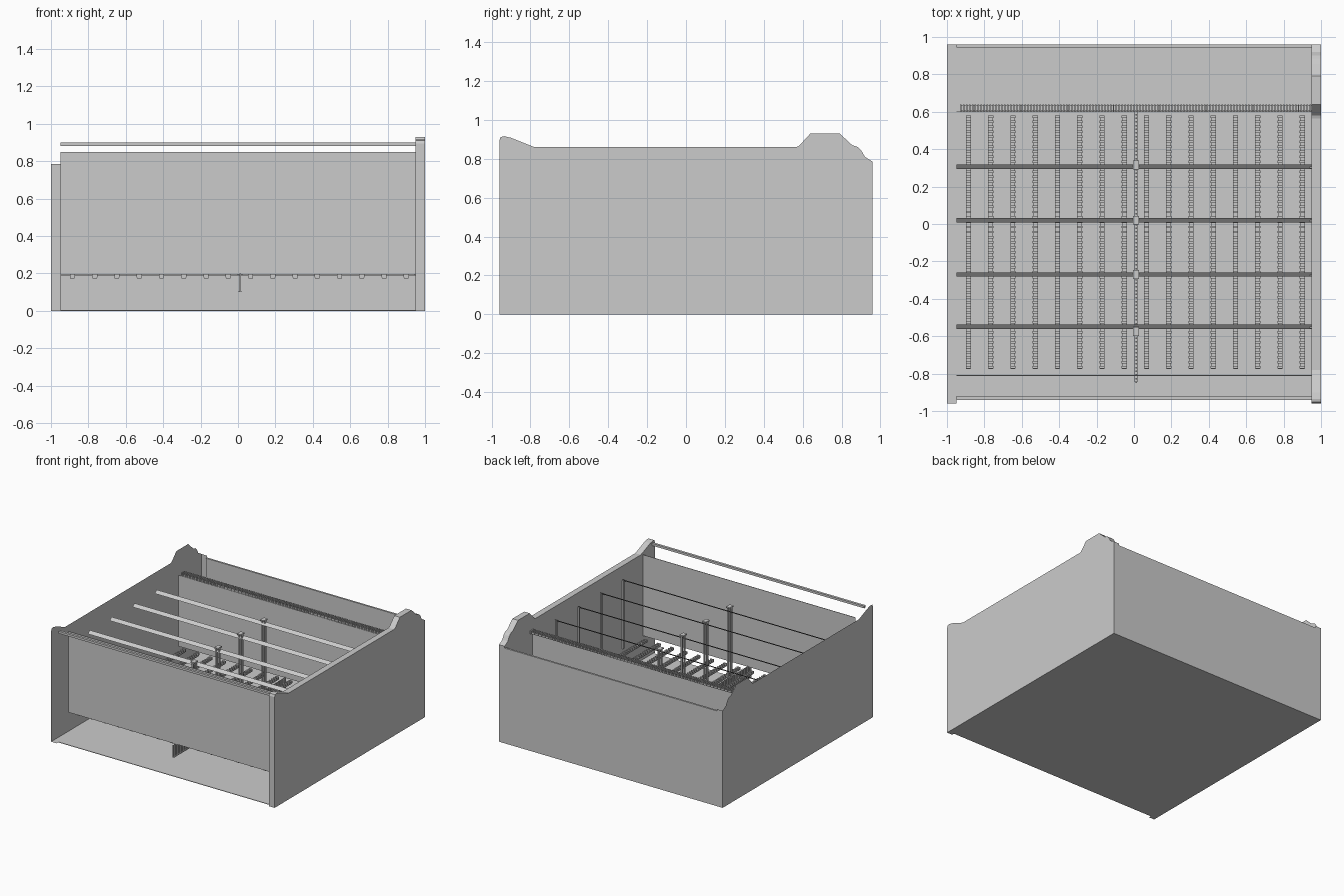
import bpy, bmesh

if "Cube" in bpy.data.objects:
    bpy.data.objects.remove(bpy.data.objects["Cube"])

grey = bpy.data.materials.new("plain_grey")
grey.diffuse_color = (0.6, 0.6, 0.6, 1)
grey.use_nodes = True
grey.node_tree.nodes["Principled BSDF"].inputs["Base Color"].default_value = grey.diffuse_color


def finish(name, bm):
    me = bpy.data.meshes.new(name)
    bm.to_mesh(me)
    bm.free()
    me.materials.append(grey)
    ob = bpy.data.objects.new(name, me)
    bpy.context.collection.objects.link(ob)
    return ob


def add_box(bm, x0, x1, y0, y1, z0, z1):
    vs = bmesh.ops.create_cube(bm, size=1)["verts"]
    for v in vs:
        v.co = (x0 if v.co.x < 0 else x1, y0 if v.co.y < 0 else y1,
                z0 if v.co.z < 0 else z1)


def boxes(name, items):
    bm = bmesh.new()
    for it in items:
        add_box(bm, *it)
    return finish(name, bm)


# Side outline in (y, z), starting along the bottom edge
profile = [(-0.96, 0), (0.96, 0), (0.96, 0.785), (0.92, 0.81), (0.90, 0.845),
           (0.885, 0.86), (0.855, 0.87), (0.79, 0.93), (0.64, 0.93), (0.58, 0.865),
           (0.565, 0.86), (-0.78, 0.86), (-0.90, 0.908), (-0.935, 0.916),
           (-0.953, 0.912), (-0.96, 0.895)]

# Right wall: solid board
bm = bmesh.new()
face = bm.faces.new([bm.verts.new((0.95, y, z)) for y, z in profile])
ext = bmesh.ops.extrude_face_region(bm, geom=[face])
for v in ext["geom"]:
    if isinstance(v, bmesh.types.BMVert):
        v.co.x = 1.0
bmesh.ops.recalc_face_normals(bm, faces=bm.faces)
finish("right_wall", bm)

# Left wall: outer sheet with only a bottom and a back edge (open at top and front)
bm = bmesh.new()
out = [bm.verts.new((-1, y, z)) for y, z in profile]
inn = [bm.verts.new((-0.95, y, z)) for y, z in profile[:3]]
bm.faces.new(out[::-1])
for i in range(2):
    bm.faces.new((out[i], out[i + 1], inn[i + 1], inn[i]))
finish("left_wall", bm)

# Flat panels
boxes("floor", [(-0.95, 0.95, -0.94, 0.945, 0, 0.004)])
boxes("back_panel", [(-0.95, 0.95, 0.945, 0.96, 0, 0.77)])
boxes("front_panel", [(-0.95, 0.95, -0.812, -0.808, 0.195, 0.85)])
boxes("inner_back_panel", [(-0.95, 0.95, 0.598, 0.602, 0.19, 0.765)])
boxes("front_rail", [(-0.95, 0.95, -0.94, -0.92, 0.882, 0.90)])

# Toothed strip on top of the inner back panel
teeth = [(-0.93, 0.95, 0.605, 0.635, 0.765, 0.775)]
teeth += [(-0.93 + 0.0157 * i, -0.922 + 0.0157 * i, 0.60, 0.64, 0.765, 0.79)
          for i in range(120)]
boxes("toothed_strip", teeth)

# Lower toothed slats running front to back
slats = []
for c in range(16):
    x = -0.885 + 0.119 * c
    slats.append((x - 0.012, x + 0.012, -0.775, 0.58, 0.172, 0.18))
    for r in range(51):
        y = -0.773 + 0.0268 * r
        slats.append((x - 0.014, x + 0.014, y, y + 0.013, 0.178, 0.194))
boxes("toothed_slats", slats)

# Central rail of small pins
rail = [(0.004, 0.020, -0.845, 0.60, 0.10, 0.106)]
rail += [(0.007, 0.017, -0.85 + 0.0196 * i, -0.842 + 0.0196 * i, 0.10, 0.20)
         for i in range(74)]
boxes("centre_rail", rail)

# Cross bars: tilted strips facing front and up
bar_y = [-0.55, -0.27, 0.02, 0.305]
bm = bmesh.new()
for y in bar_y:
    a, b = (y - 0.012, 0.733), (y + 0.012, 0.755)
    bm.faces.new([bm.verts.new(p) for p in
                  [(-0.95, *a), (0.95, *a), (0.95, *b), (-0.95, *b)]])
finish("cross_bars", bm)

# Hooked centre posts and wall legs carrying the bars
posts, legs = [], []
for y, d in zip(bar_y, [-0.025, 0, 0, 0.01]):
    for x in (-0.006, 0.018):
        posts.append((x, x + 0.01, y + d - 0.008, y + d + 0.008, 0.19, 0.77))
    posts.append((-0.006, 0.028, y + d - 0.024, y + d + 0.024, 0.765, 0.775))
    legs.append((0.94, 0.95, y - 0.008, y + 0.008, 0.19, 0.745))
boxes("centre_posts", posts)
boxes("wall_legs", legs)
